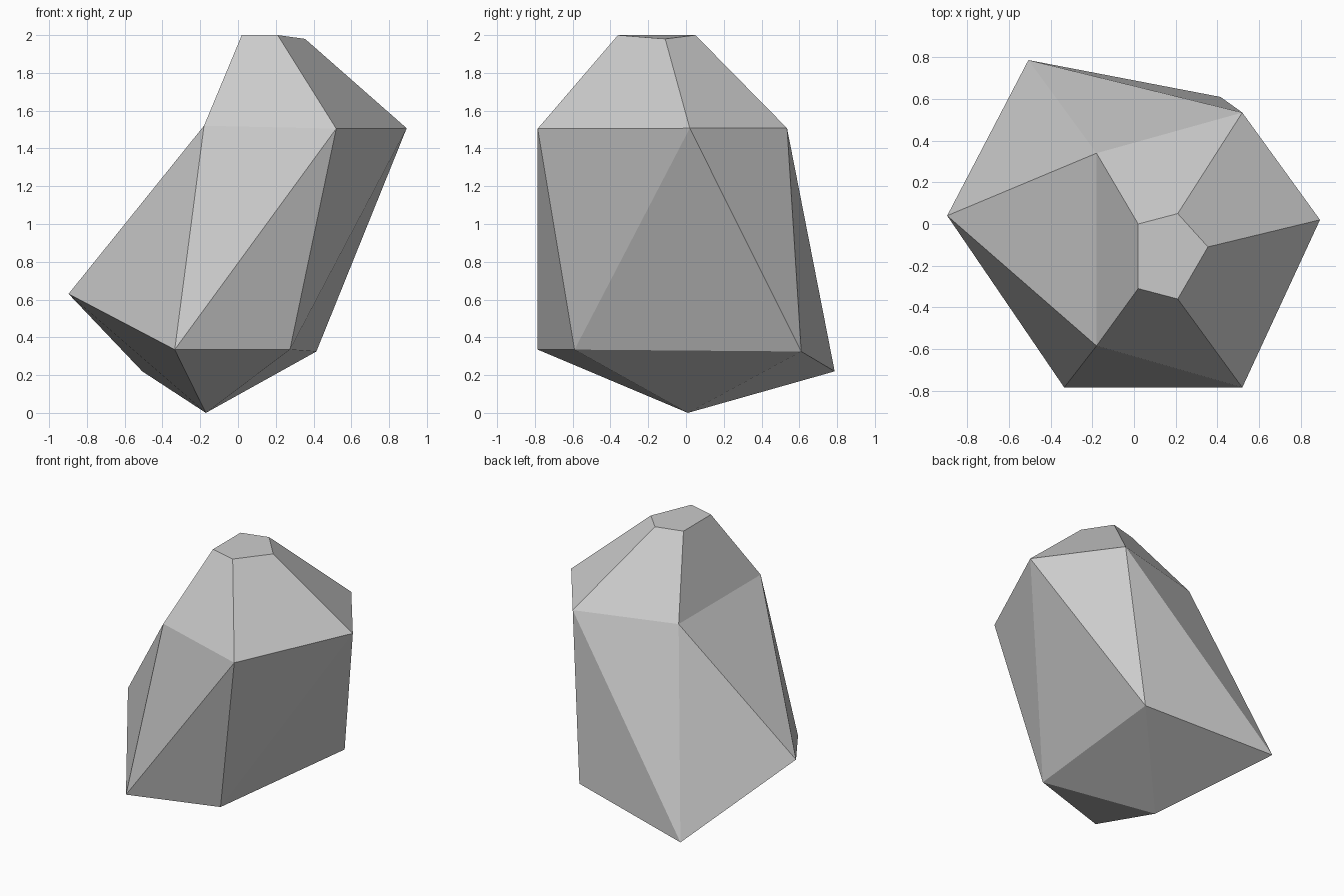
import bpy

if "Cube" in bpy.data.objects:
    bpy.data.objects.remove(bpy.data.objects["Cube"])

# Rings of the faceted rock, each listed counter-clockwise from the left
top = [(0.02, 0.0, 2.0), (0.02, -0.31, 2.0), (0.21, -0.36, 2.0),
       (0.355, -0.11, 1.98), (0.21, 0.05, 2.0)]
shoulder = [(-0.18, 0.34, 1.52), (-0.18, -0.585, 1.52), (0.52, -0.785, 1.505),
            (0.893, 0.02, 1.507), (0.52, 0.535, 1.507)]
lower = [(-0.897, 0.04, 0.63), (-0.335, -0.785, 0.335), (0.275, -0.59, 0.335),
         (0.415, 0.61, 0.325), (-0.507, 0.787, 0.22)]
tip = [(-0.17, 0.01, 0.0)]
verts = top + shoulder + lower + tip

T, S, L, K = 0, 5, 10, 15
faces = [tuple(range(5))]                                   # flat cap
for i in range(5):
    j = (i + 1) % 5
    faces += [(T + i, S + i, S + j, T + j),                 # sloping crown
              (S + i, L + i, S + j) if i else (S, L, S + 1),
              (L + i, L + j, S + j),                        # body triangles
              (L + j, L + i, K)]                            # pointed underside

mesh = bpy.data.meshes.new("rock")
mesh.from_pydata(verts, [], faces)
mesh.validate()
mesh.update()
rock = bpy.data.objects.new("rock", mesh)
bpy.context.collection.objects.link(rock)

# Plain grey stone
stone = bpy.data.materials.new("grey_stone")
stone.diffuse_color = (0.6, 0.6, 0.6, 1)
stone.use_nodes = True
stone.node_tree.nodes["Principled BSDF"].inputs["Base Color"].default_value = stone.diffuse_color
mesh.materials.append(stone)
